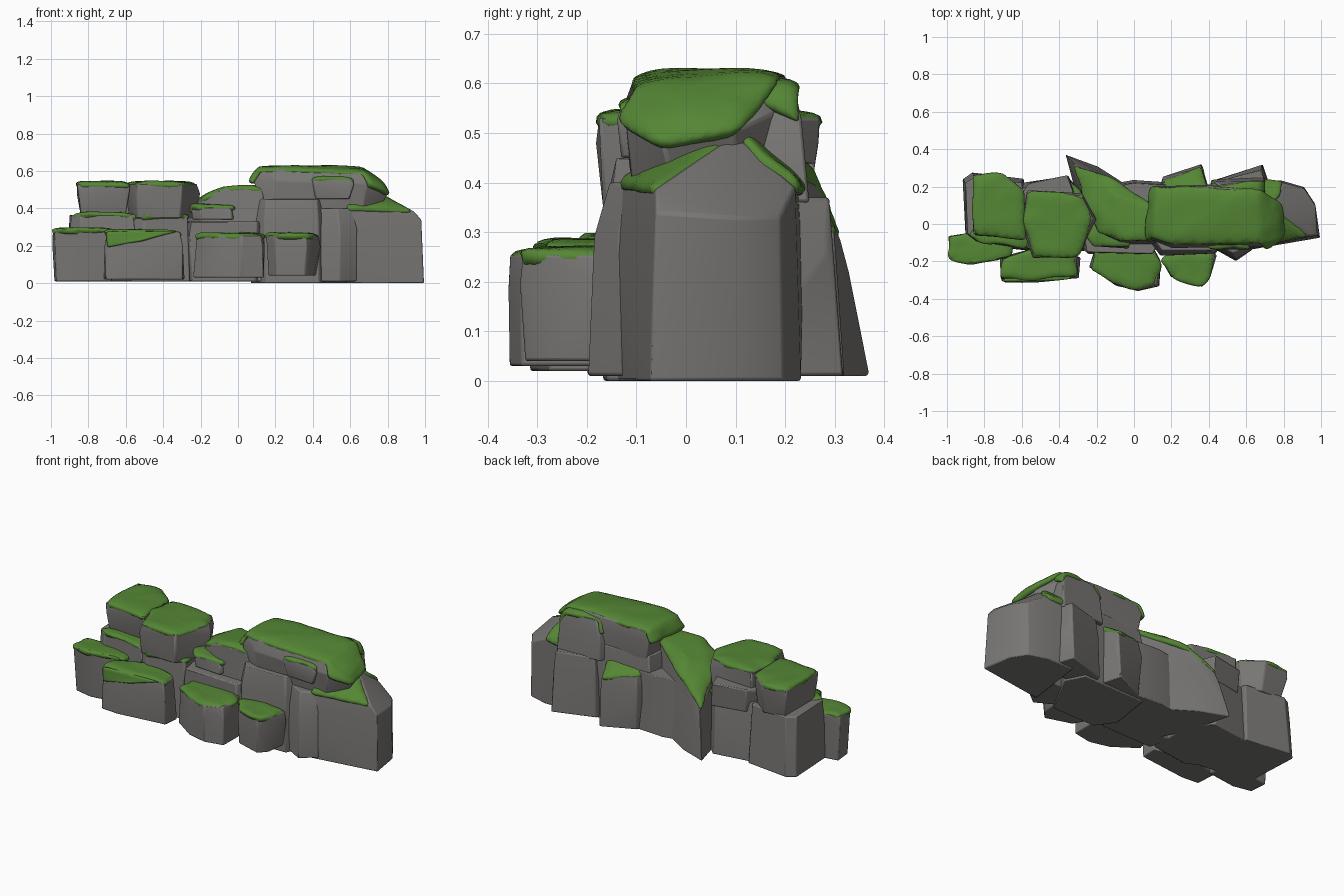
import bpy
import bmesh
import math
import random
from mathutils import Vector, noise

random.seed(4)
cube = bpy.data.objects.get("Cube")
if cube:
    bpy.data.objects.remove(cube)


def make_material(name, color):
    mat = bpy.data.materials.new(name)
    mat.use_nodes = True
    mat.diffuse_color = color
    node = next(n for n in mat.node_tree.nodes if n.type == 'BSDF_PRINCIPLED')
    node.inputs["Base Color"].default_value = color
    node.inputs["Roughness"].default_value = 0.9
    return mat


stone = make_material("grey stone", (0.19, 0.184, 0.175, 1))
green = make_material("moss green", (0.09, 0.24, 0.035, 1))


def finish(bm, name, mat, angle):
    mesh = bpy.data.meshes.new(name)
    bm.to_mesh(mesh)
    bm.free()
    obj = bpy.data.objects.new(name, mesh)
    bpy.context.collection.objects.link(obj)
    mesh.materials.append(mat)
    for other in bpy.context.selected_objects:
        other.select_set(False)
    obj.select_set(True)
    bpy.context.view_layer.objects.active = obj
    bpy.ops.object.shade_smooth_by_angle(angle=math.radians(angle))
    return obj


def moss_cap(source, name, where, grow=1.035):
    """Thick ragged blanket over the upward faces of a rock."""
    bm = source.copy()
    bm.normal_update()
    bare = [f for f in bm.faces
            if f.normal.z < 0.4 or not where(f.calc_center_median())]
    bmesh.ops.delete(bm, geom=bare, context='FACES')
    bmesh.ops.subdivide_edges(bm, edges=bm.edges[:], cuts=4, use_grid_fill=True)
    mid = sum((v.co for v in bm.verts), Vector()) / len(bm.verts)
    for v in bm.verts:
        wobble = noise.noise_vector(v.co * 13) * 0.018
        wobble.z *= 0.35
        if v.is_boundary:
            wobble.z -= 0.01
        v.co.x = mid.x + (v.co.x - mid.x) * grow
        v.co.y = mid.y + (v.co.y - mid.y) * grow
        v.co += wobble
    obj = finish(bm, name, green, 60)
    solid = obj.modifiers.new("thickness", 'SOLIDIFY')
    solid.thickness = 0.034
    solid.offset = 0
    obj.modifiers.new("soften", 'SUBSURF').levels = 1
    obj.modifiers["soften"].render_levels = 1


def rock(name, top, floor=0.01, height=None, base=1.03, belly=1.04,
         moss=True, where=lambda c: True):
    """Faceted boulder: hull of a top outline, a belly ring and a base ring."""
    pts = [Vector(p if len(p) == 3 else (*p, height)) for p in top]
    mid = sum(pts, Vector()) / len(pts)
    bm = bmesh.new()
    for p in pts:
        bm.verts.new(p)
        for scale, level in ((belly, 0.72), (base, 0)):
            q = mid + (p - mid) * scale
            nudge = random.uniform(-0.012, 0.012)
            bm.verts.new((q.x + nudge, q.y - nudge, floor + (p.z - floor) * level))
    hull = bmesh.ops.convex_hull(bm, input=bm.verts[:])
    inner = {g for g in hull["geom_interior"] + hull["geom_unused"]
             if isinstance(g, bmesh.types.BMVert)}
    bmesh.ops.delete(bm, geom=list(inner), context='VERTS')
    bmesh.ops.recalc_face_normals(bm, faces=bm.faces[:])
    if moss:
        moss_cap(bm, name + "_moss", where)
    bmesh.ops.dissolve_limit(bm, angle_limit=math.radians(4),
                             verts=bm.verts[:], edges=bm.edges[:])
    obj = finish(bm, name, stone, 25)
    bevel = obj.modifiers.new("worn_edges", 'BEVEL')
    bevel.width = 0.006
    bevel.segments = 2
    bevel.angle_limit = math.radians(25)


# Low front row
rock("left_end_block", [(-.99, -.07), (-.98, -.19), (-.86, -.21), (-.66, -.17),
                        (-.66, -.08), (-.9, -.05)], height=.28, base=.88, belly=.98)
rock("left_front_block", [(-.69, -.19), (-.7, -.29), (-.6, -.3), (-.31, -.28),
                          (-.31, -.18), (-.5, -.12)], height=.27, floor=.02, base=1.1)
rock("middle_front_block", [(-.22, -.24), (-.2, -.12), (.1, -.13), (.14, -.2),
                            (.12, -.32), (.02, -.355), (-.1, -.32)],
     height=.255, floor=.03, base=1.05, belly=1.02)
rock("right_front_block", [(.15, -.2), (.2, -.28), (.36, -.33), (.41, -.28),
                           (.43, -.16), (.2, -.15)], height=.255, floor=.04, base=.97)

# Moss hanging over the front of the left block
bm = bmesh.new()
bm.faces.new([bm.verts.new(p) for p in ((-.71, -.31, .28), (-.7, -.315, .19),
                                        (-.52, -.315, .23), (-.31, -.295, .28))])
bmesh.ops.subdivide_edges(bm, edges=bm.edges[:], cuts=4, use_grid_fill=True)
drape = finish(bm, "left_front_moss_drape", green, 60)
drape.modifiers.new("thickness", 'SOLIDIFY').thickness = 0.02
drape.modifiers.new("soften", 'SUBSURF').levels = 1

# Left mass and the two slabs on it
rock("left_core", [(-.89, -.05), (-.9, .22), (-.85, .25), (-.6, .22), (-.56, -.13),
                   (-.84, -.09)], height=.365, base=1.1, where=lambda c: c.y < .14)
rock("left_inner_core", [(-.6, -.1), (-.6, .19), (-.36, .23), (-.28, .15), (-.27, -.13),
                         (-.5, -.16)], height=.36, base=1.1, where=lambda c: c.y < .1)
rock("left_back_shoulder", [(-.62, .1), (-.56, .22), (-.36, .26), (-.3, .1)],
     height=.44, floor=.3, moss=False)
rock("left_rear_slab", [(-.86, -.05), (-.86, .26), (-.7, .27), (-.59, .18),
                        (-.58, -.08)], height=.53, floor=.35, base=.9, belly=1)
rock("left_top_slab", [(-.59, .0), (-.53, -.175), (-.3, -.175), (-.22, .03), (-.28, .15),
                       (-.57, .18)], height=.53, floor=.35, base=1, belly=1.06)

# Middle saddle
rock("middle_ridge", [(-.31, .31, .29), (-.17, .26, .41), (-.09, .14, .49),
                      (.13, .07, .51), (.13, -.09, .505), (-.07, -.09, .505),
                      (-.19, -.04, .45), (-.26, .1, .41)], base=1.22, belly=1.06)
rock("middle_ledge", [(-.24, -.07), (-.2, -.12), (-.04, -.12), (-.02, .0), (-.2, .0)],
     height=.405, floor=.34)
rock("middle_step", [(-.27, -.04), (-.25, -.15), (.1, -.16), (.15, -.05)],
     height=.33, moss=False)
rock("middle_back_block", [(-.14, .19), (.0, .22), (.17, .21), (.2, .05), (-.1, .05)],
     height=.36, moss=False, base=1.25, belly=1.08)

# Right mass with its cap
rock("right_core", [(.15, -.14), (.42, -.14), (.55, .1), (.5, .2), (.12, .19),
                    (.08, -.04)], height=.45, floor=0, moss=False, belly=1.12, base=1.1)
rock("right_front_spur", [(.42, -.1), (.53, -.155), (.61, -.12), (.62, .0), (.42, .0)],
     height=.4, moss=False, base=1.4, belly=1.25)
rock("right_cap", [(.13, -.08, .605), (.14, .19, .61), (.4, .2, .615), (.65, .18, .615),
                   (.74, .1, .55), (.76, -.03, .515), (.66, -.1, .59), (.22, -.105, .61)],
     floor=.38, base=1, belly=1.1)
rock("right_cap_ledge", [(.38, -.08), (.4, -.13), (.61, -.13), (.62, -.06)],
     height=.555, floor=.45, base=.8, belly=1)
rock("right_cap_back", [(.44, .1, .6), (.46, .21, .59), (.65, .22, .59), (.66, .1, .6)],
     floor=.36, base=1.5, belly=1.35)
rock("back_moss_block", [(.14, .16, .36), (.17, .24, .33), (.36, .3, .3), (.4, .15, .38)],
     base=1.12)
rock("back_right_block", [(.44, .12), (.46, .23), (.68, .29), (.73, .12)],
     height=.37, moss=False, base=1.18)

# Right end boulder
rock("right_end_block", [(.58, -.13, .4), (.62, .1, .5), (.74, .1, .495), (.8, .22, .39),
                         (.62, .23, .38), (.94, -.06, .385), (.98, -.06, .34),
                         (.97, .1, .33), (.91, .19, .33)],
     floor=0, base=1.03, belly=1.02, where=lambda c: c.x < .81)
